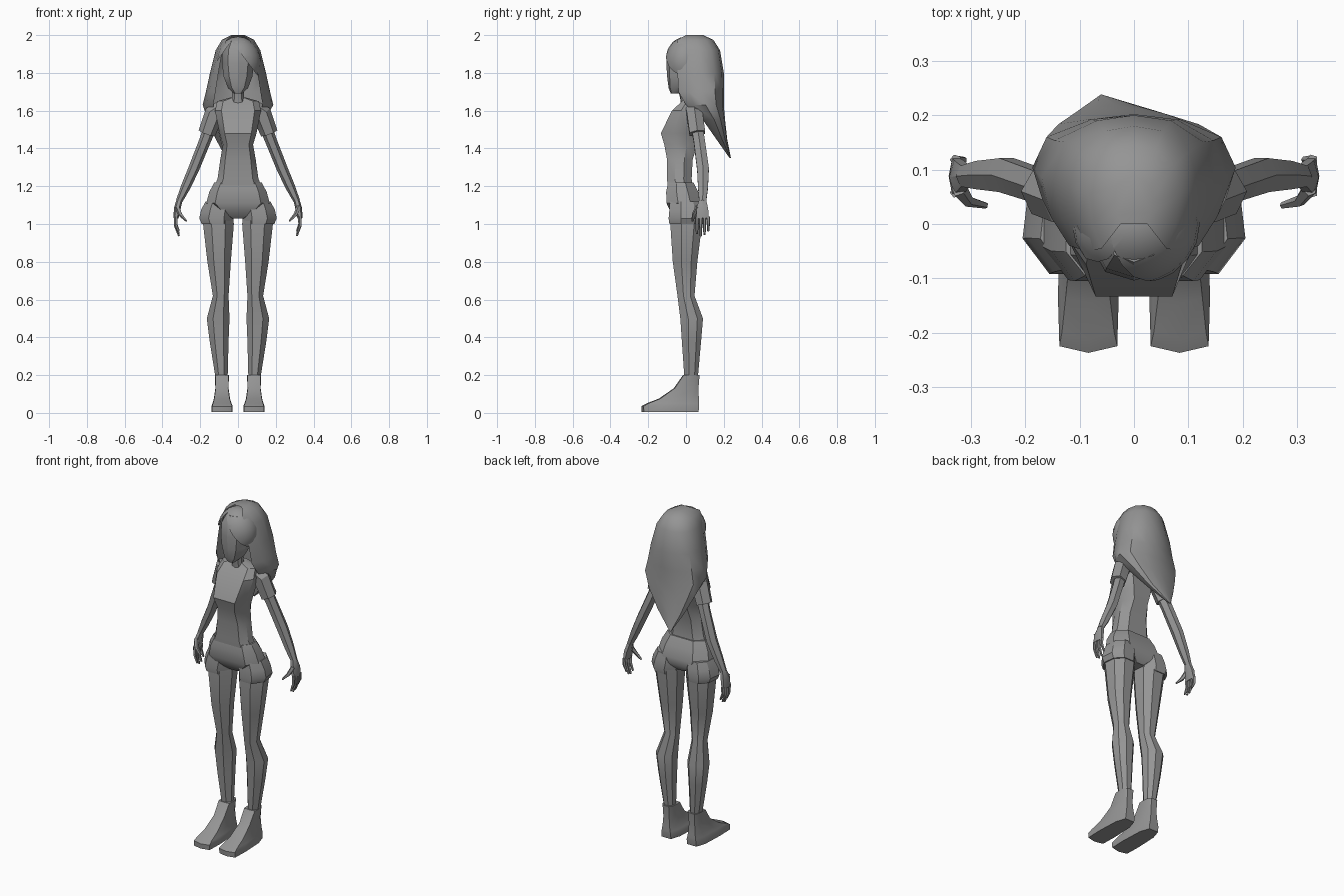
import bpy, bmesh, math
from mathutils import Vector

cube = bpy.data.objects.get("Cube")
if cube:
    bpy.data.objects.remove(cube)

grey = bpy.data.materials.new("plain_grey")
grey.use_nodes = True
GREY = (0.3, 0.3, 0.3, 1)
grey.diffuse_color = GREY
grey.node_tree.nodes["Principled BSDF"].inputs["Base Color"].default_value = GREY


def finish(name, bm, angle=30):
    bmesh.ops.recalc_face_normals(bm, faces=bm.faces)
    mesh = bpy.data.meshes.new(name)
    bm.to_mesh(mesh)
    bm.free()
    mesh.materials.append(grey)
    ob = bpy.data.objects.new(name, mesh)
    bpy.context.collection.objects.link(ob)
    bpy.ops.object.select_all(action="DESELECT")
    ob.select_set(True)
    bpy.context.view_layer.objects.active = ob
    bpy.ops.object.shade_smooth_by_angle(angle=math.radians(angle))
    return ob


def skin(bm, rings, closed=True, caps=True):
    """Join rings of points with quads."""
    rows = [[bm.verts.new(p) for p in ring] for ring in rings]
    n = len(rows[0])
    for a, b in zip(rows, rows[1:]):
        for i in range(n if closed else n - 1):
            j = (i + 1) % n
            bm.faces.new((a[i], a[j], b[j], b[i]))
    if caps:
        bm.faces.new(rows[0])
        bm.faces.new(rows[-1])


def outline(half):
    """Mirror a half cross-section running front to back."""
    return half + [(-x, y) for x, y in reversed(half) if x > 0]


BODY = outline([(.72, -1), (1, -.35), (1, .35), (.6, 1)])
LEG = outline([(.45, -1), (1, -.3), (.9, .5), (.4, 1)])
ROUND = outline([(0, -1), (.6, -.85), (.97, -.3), (.95, .35), (.55, .88), (0, 1)])
SHOE = outline([(0, -1), (.95, -.92), (1, -.3), (.9, .6), (.55, 1)])


def stack(name, shape, rows, side=1, angle=30):
    """Loft level sections given as (z, x0, x1, y_front, y_back)."""
    bm = bmesh.new()
    skin(bm, [[(side * ((a + b) / 2 + u * (b - a) / 2), (f + k) / 2 + v * (k - f) / 2, z)
               for u, v in shape] for z, a, b, f, k in rows])
    return finish(name, bm, angle)


def centred(name, shape, rows, angle=30):
    return stack(name, shape, [(z, -w, w, f, k) for z, w, f, k in rows], 1, angle)


def limb(bm, path, side=1, n=6):
    """Tube along (x, y, z, radius across, radius in depth) points."""
    pts = [Vector((side * p[0], p[1], p[2])) for p in path]
    rings = []
    for i, p in enumerate(pts):
        t = (pts[min(i + 1, len(pts) - 1)] - pts[max(i - 1, 0)]).normalized()
        u = Vector((0, 1, 0)).cross(t).normalized()
        v = t.cross(u)
        ra, rb = path[i][3:]
        rings.append([p + u * ra * math.cos(math.tau * k / n) + v * rb * math.sin(math.tau * k / n)
                      for k in range(n)])
    skin(bm, rings)


# Torso, hips, neck and head
centred("shirt", BODY, [
    (1.67, .04, -.01, .05), (1.65, .11, -.02, .06), (1.6, .122, -.075, .075),
    (1.48, .098, -.133, .07), (1.42, .08, -.115, .06), (1.34, .094, -.1, .035),
    (1.24, .108, -.1, .03), (1.2, .125, -.098, .035)])
centred("shorts", BODY, [
    (1.22, .125, -.095, .04), (1.17, .152, -.105, .065), (1.11, .168, -.103, .085),
    (1.07, .12, -.085, .08), (1.03, .04, -.045, .05)])
centred("neck", ROUND, [(1.6, .045, -.03, .05), (1.66, .033, -.03, .03), (1.75, .033, -.05, .03)])
centred("head", ROUND, [
    (1.69, .022, -.08, -.03), (1.72, .055, -.092, .02), (1.78, .078, -.1, .08),
    (1.85, .088, -.104, .11), (1.92, .085, -.098, .12), (1.965, .06, -.07, .1)])

for side, tag in ((1, "left_"), (-1, "right_")):
    # Legs, cuffs and shoes
    stack(tag + "leg", LEG, [
        (1.08, .03, .165, -.075, .085), (1, .022, .185, -.083, .085), (.8, .038, .162, -.07, .06),
        (.62, .05, .133, -.045, .045), (.5, .045, .165, -.03, .09), (.38, .05, .15, -.022, .08),
        (.18, .055, .118, -.008, .062)], side)
    stack(tag + "cuff", LEG, [
        (1.12, .03, .172, -.085, .08), (1.075, .02, .195, -.088, .09),
        (1.03, .025, .205, -.092, .095), (1, .03, .192, -.088, .09)], side)
    stack(tag + "shoe", SHOE, [
        (.005, .03, .14, -.235, .066), (.035, .028, .14, -.237, .07), (.05, .034, .135, -.21, .07),
        (.075, .042, .128, -.145, .068), (.13, .05, .12, -.065, .066), (.2, .048, .122, -.016, .072)], side)

    # Sleeves, arms and hands
    bm = bmesh.new()
    limb(bm, [(.085, .035, 1.61, .045, .045), (.125, .045, 1.585, .052, .048),
              (.165, .06, 1.48, .046, .048)], side)
    finish(tag + "sleeve", bm)
    bm = bmesh.new()
    limb(bm, [(.13, .05, 1.56, .036, .036), (.175, .07, 1.44, .031, .034), (.235, .09, 1.29, .029, .036),
              (.28, .09, 1.19, .025, .03), (.312, .088, 1.12, .017, .022)], side)
    finish(tag + "arm", bm)
    bm = bmesh.new()
    limb(bm, [(.31, .088, 1.125, .016, .022), (.322, .086, 1.08, .018, .036),
              (.328, .088, 1.03, .013, .038)], side)
    for i in range(4):
        y = .058 + .02 * i
        drop = (.0, .012, .006, -.015)[i]
        limb(bm, [(.328, y, 1.04, .011, .01), (.329, y, .995 - drop / 2, .009, .009),
                  (.312, y, .948 - drop, .005, .006)], side, 5)
    limb(bm, [(.322, .065, 1.09, .014, .016), (.305, .042, 1.05, .011, .011),
              (.272, .034, 1.015, .005, .006)], side, 5)
    finish(tag + "hand", bm)

# Long back hair: an open shell tapering to one tip
half = [(.7, 0), (.9, .22), (1, .52), (.86, .8), (.46, .96)]
SHELL = half + [(0, 1)] + [(-x, y) for x, y in reversed(half)]
levels = [(2, .035, 0, 0, .09), (1.975, .085, 0, -.045, .145), (1.92, .118, 0, -.05, .18),
          (1.8, .148, 0, -.045, .2), (1.7, .17, 0, -.04, .202), (1.63, .187, 0, 0, .2),
          (1.55, .15, -.01, .09, .207), (1.45, .088, -.03, .16, .218), (1.35, .004, -.06, .23, .238)]
bm = bmesh.new()
skin(bm, [[(c + u * w, f + v * (k - f), z) for u, v in SHELL] for z, w, c, f, k in levels], False, False)
bm.verts.ensure_lookup_table()
bm.faces.new(bm.verts[:len(SHELL)])
finish("back_hair", bm, 40)

# Fringe swept to both sides from an off-centre parting
for name, normal, reach in (("left_fringe", (.2, 0, .15), .121), ("right_fringe", (-.2, 0, .14), .114)):
    bm = bmesh.new()
    bmesh.ops.create_uvsphere(bm, u_segments=20, v_segments=12, radius=1)
    for v in bm.verts:
        v.co = Vector((v.co.x * reach, v.co.y * .112, v.co.z * .135 + 1.857))
    for point, cut in (((-.035, 0, 1.97), normal), ((0, .03, 0), (0, -1, 0)), ((0, 0, 1.77), (0, 0, 1))):
        bmesh.ops.bisect_plane(bm, geom=bm.verts[:] + bm.edges[:] + bm.faces[:],
                               plane_co=point, plane_no=cut, clear_inner=True)
    finish(name, bm, 40)
